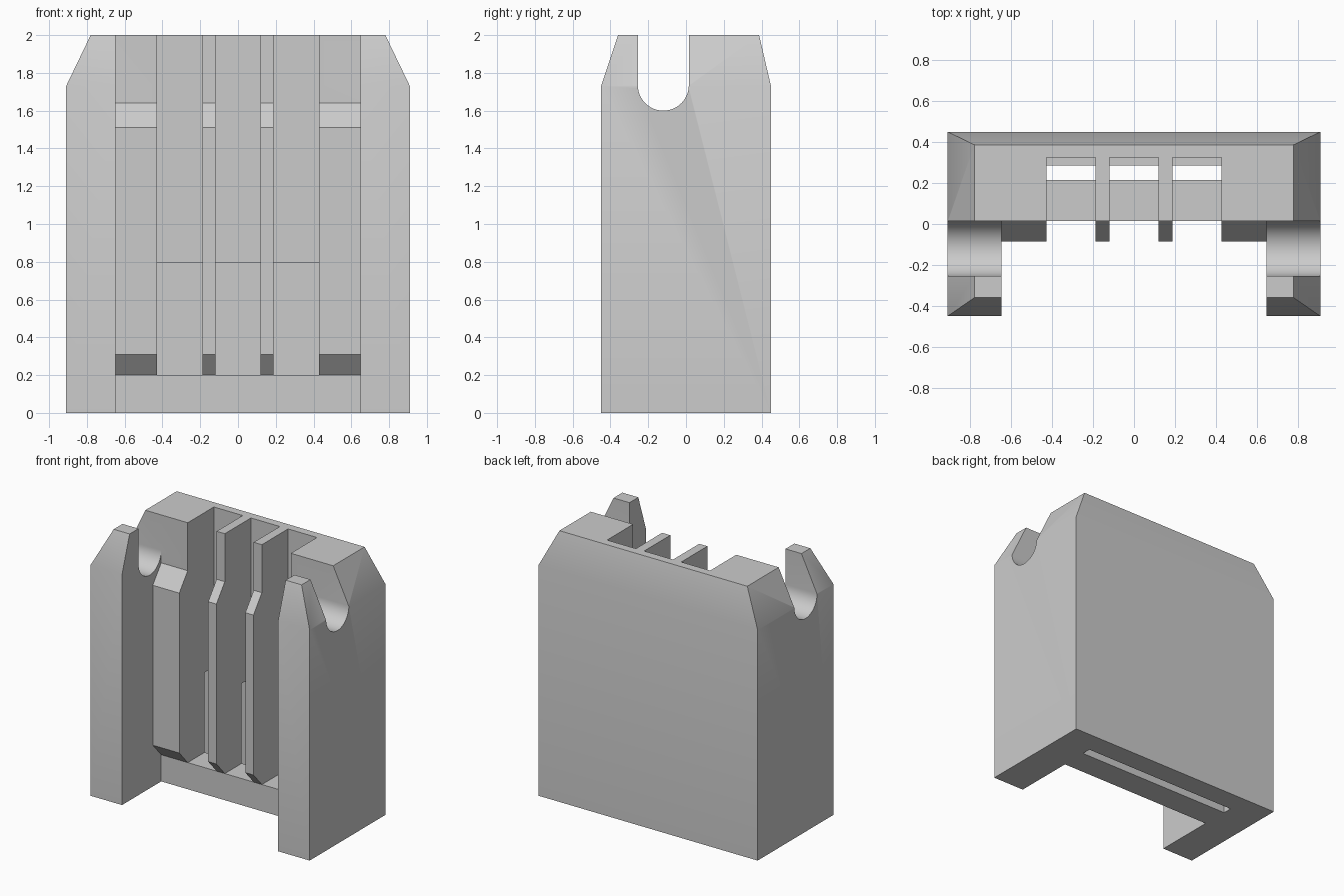
import bpy
import bmesh
from math import sin, cos, pi, radians

if "Cube" in bpy.data.objects:
    bpy.data.objects.remove(bpy.data.objects["Cube"], do_unlink=True)

grey = bpy.data.materials.new("plain grey")
grey.use_nodes = True
colour = (0.6, 0.6, 0.6, 1)
grey.diffuse_color = colour
grey.node_tree.nodes["Principled BSDF"].inputs["Base Color"].default_value = colour


def make_object(name, bm):
    bmesh.ops.recalc_face_normals(bm, faces=bm.faces)
    mesh = bpy.data.meshes.new(name)
    bm.to_mesh(mesh)
    bm.free()
    mesh.materials.append(grey)
    obj = bpy.data.objects.new(name, mesh)
    bpy.context.collection.objects.link(obj)
    return obj


def prism(name, profile, x0, x1):
    """Extrude a (y, z) profile along x."""
    bm = bmesh.new()
    face = bm.faces.new([bm.verts.new((x0, y, z)) for y, z in profile])
    moved = bmesh.ops.extrude_face_region(bm, geom=[face])["geom"]
    bmesh.ops.translate(bm, vec=(x1 - x0, 0, 0),
                        verts=[v for v in moved if isinstance(v, bmesh.types.BMVert)])
    return make_object(name, bm)


def cut(target, cutter):
    """Subtract a cutter for good and remove it."""
    cutter.hide_render = True
    mod = target.modifiers.new("cut", "BOOLEAN")
    mod.operation = "DIFFERENCE"
    mod.solver = "EXACT"
    mod.object = cutter
    bpy.context.view_layer.objects.active = target
    bpy.ops.object.modifier_apply(modifier=mod.name)
    bpy.data.objects.remove(cutter, do_unlink=True)


# Main block with a tapered top
bm = bmesh.new()
rings = []
for z, x, front, back in ((0, 0.91, -0.45, 0.45),
                          (1.73, 0.91, -0.45, 0.45),
                          (2, 0.78, -0.36, 0.387)):
    corners = ((-x, front), (x, front), (x, back), (-x, back))
    rings.append([bm.verts.new((cx, cy, z)) for cx, cy in corners])
for low, high in zip(rings, rings[1:]):
    for i in range(4):
        j = (i + 1) % 4
        bm.faces.new((low[i], low[j], high[j], high[i]))
bm.faces.new(rings[0][::-1])
bm.faces.new(rings[-1])
body = make_object("holder_body", bm)

# Bay between the arms, leaving the raised rib fronts
wall = 0.015
rib = -0.085
bay = [(-1, -1), (wall, -1), (wall, 0.2), (rib, 0.31),
       (rib, 1.51), (wall, 1.64), (wall, 3), (-1, 3)]
cut(body, prism("bay_cutter", bay, -0.648, 0.648))

# Three stepped pockets between the ribs
pocket = [(-1, 0.2), (0.285, 0.2), (0.285, 0.8),
          (0.325, 0.8), (0.325, 3), (-1, 3)]
for x0, x1 in ((-0.428, -0.188), (-0.12, 0.12), (0.188, 0.428)):
    cut(body, prism("pocket_cutter", pocket, x0, x1))

# Thin slot rising from the underside behind the ribs
slot = [(0.215, -1), (0.285, -1), (0.285, 0.8), (0.215, 0.8)]
cut(body, prism("slot_cutter", slot, -0.65, 0.65))

# Round-bottomed notch across both arms
radius = 0.135
mid = wall - radius
arc = [(mid - radius * cos(pi * i / 24), 1.735 - radius * sin(pi * i / 24))
       for i in range(25)]
cut(body, prism("notch_cutter", arc + [(wall, 3), (mid - radius, 3)], -2, 2))

# Soft shading across the shallow tapers, sharp elsewhere
bpy.ops.object.select_all(action="DESELECT")
body.select_set(True)
bpy.context.view_layer.objects.active = body
bpy.ops.object.shade_smooth_by_angle(angle=radians(30))
